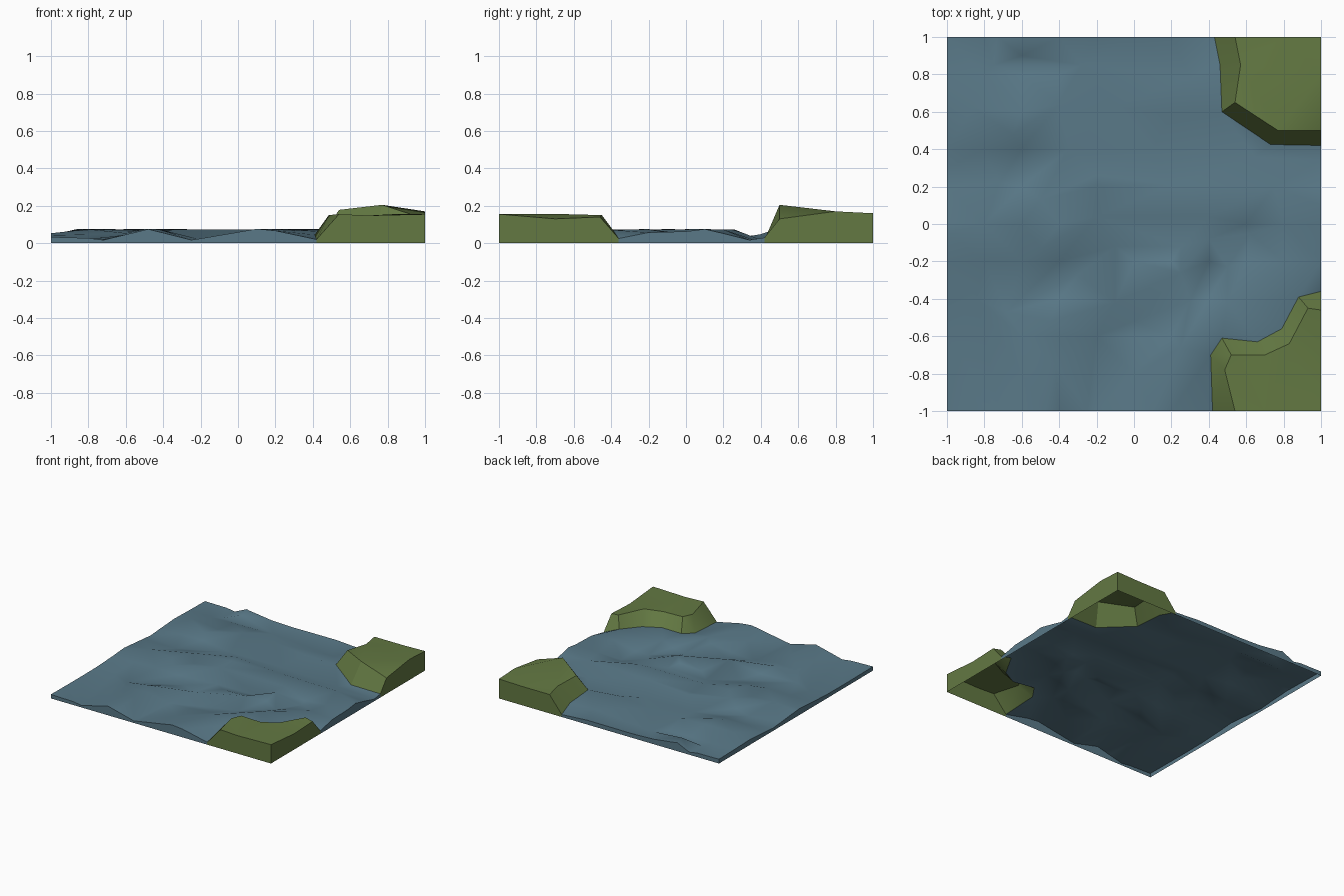
import bpy, bmesh
from mathutils import Vector
from mathutils.geometry import intersect_point_line, delaunay_2d_cdt

if "Cube" in bpy.data.objects:
    bpy.data.objects.remove(bpy.data.objects["Cube"])

# wave crest and trough paths across the tile (x, y)
CRESTS = [
    [(-1, -.05), (-.8, 0), (-.5, .13), (-.2, .26), (.2, .21), (.75, .2), (1, .1)],
    [(-.5, -.13), (-.2, .04), (.4, .04)],
    [(-.86, .62), (-.65, .48), (-.4, .64), (-.1, .63), (.2, .58)],
    [(-.45, -.52), (-.1, -.42), (.25, -.26), (.4, -.08)],
    [(.1, -1), (.25, -.66), (.5, -.42), (.8, -.2)],
    [(-.48, -1), (-.42, -.75)],
    [(-.62, 1), (-.6, .9)],
]
TROUGHS = [
    [(-1, .3), (-.72, .22), (-.35, .4), (.1, .4), (.65, .36), (1, .34)],
    [(-.72, -1), (-.84, -.4), (-.68, -.47), (-.3, -.27), (-.1, -.12), (.25, -.12)],
    [(-.25, -1), (-.2, -.6), (0, -.52), (.3, -.41), (.5, -.23), (.62, -.05)],
    [(-.73, 1), (-.75, .85), (-.28, .85), (.3, .78)],
]
# cliffs: foot line, rim line and back points (x, y, z)
NE_FOOT = [(.43, 1, .02), (.46, .85, .05), (.47, .6, .06), (.73, .425, .03), (1, .42, .03)]
NE_RIM = [(.54, 1, .155), (.57, .85, .16), (.54, .65, .178), (.77, .5, .205), (1, .5, .13)]
NE_BACK = [(1, .8, .17), (1, 1, .16), (.8, 1, .155)]
SE_FOOT = [(.42, -1, .02), (.41, -.7, .045), (.47, -.61, .06), (.66, -.63, .05),
           (.79, -.56, .05), (.88, -.39, .07), (1, -.36, .025)]
SE_RIM = [(.54, -1, .155), (.485, -.78, .15), (.52, -.7, .15), (.7, -.7, .145),
          (.83, -.64, .155), (.93, -.45, .15), (1, -.46, .14)]
SE_BACK = [(1, -.7, .13), (1, -1, .155), (.7, -1, .148)]


def material(name, color):
    m = bpy.data.materials.new(name)
    m.diffuse_color = color
    m.use_nodes = True
    m.node_tree.nodes["Principled BSDF"].inputs["Base Color"].default_value = m.diffuse_color
    return m


def path_distance(p, paths):
    best = 9
    for path in paths:
        for a, b in zip(path, path[1:]):
            a, b = Vector(a[:2]).to_3d(), Vector(b[:2]).to_3d()
            q, t = intersect_point_line(p, a, b)
            best = min(best, (p - a.lerp(b, min(1, max(0, t)))).length)
    return best


def wave_height(x, y):
    for f in NE_FOOT + SE_FOOT:
        if abs(f[0] - x) + abs(f[1] - y) < .002:
            return f[2]
    p = Vector((x, y, 0))
    dc, dv = path_distance(p, CRESTS), path_distance(p, TROUGHS)
    z = .012 + .068 * (dv + .02) / (dv + dc + .04)
    # calmer along the left edge
    return z if x > -.95 else .5 * z + .015


def finish(bm, name, mat, angle):
    bmesh.ops.remove_doubles(bm, verts=bm.verts, dist=.0005)
    bmesh.ops.recalc_face_normals(bm, faces=bm.faces)
    bm.normal_update()
    if sum(f.normal.z * f.calc_area() for f in bm.faces) < 0:
        bmesh.ops.reverse_faces(bm, faces=bm.faces)
    me = bpy.data.meshes.new(name)
    bm.to_mesh(me)
    bm.free()
    ob = bpy.data.objects.new(name, me)
    bpy.context.collection.objects.link(ob)
    me.materials.append(mat)
    bpy.ops.object.select_all(action='DESELECT')
    ob.select_set(True)
    bpy.context.view_layer.objects.active = ob
    bpy.ops.object.shade_smooth_by_angle(angle=angle)
    return ob


def build_water(mat):
    # triangulated sheet following the wave lines, with cliff areas left out
    pts, edges, faces = [], [], []
    for path in CRESTS + TROUGHS:
        n = len(pts)
        pts += [Vector(p) for p in path]
        edges += [(n + i, n + i + 1) for i in range(len(path) - 1)]
    for foot, corner in ((NE_FOOT, (1, 1)), (SE_FOOT[::-1], (1, -1))):
        ring = [Vector(f[:2]) for f in foot]
        ring.insert(0 if corner[1] < 0 else len(ring), Vector(corner))
        faces.append(list(range(len(pts), len(pts) + len(ring))))
        pts += ring
    # filler grid, kept clear of the cliff feet and the wave lines
    n = 10
    for i in range(n + 1):
        for j in range(n + 1):
            p = Vector((-1 + 2 * i / n, -1 + 2 * j / n))
            border = i in (0, n) or j in (0, n)
            near_line = path_distance(p.to_3d(), CRESTS + TROUGHS) < .05
            near_foot = path_distance(p.to_3d(), [NE_FOOT, SE_FOOT]) < .1
            if not near_foot and (border or not near_line):
                pts.append(p)
    vs, _, tris, _, _, origin = delaunay_2d_cdt(pts, edges, faces, 0, .0005)
    bm = bmesh.new()
    bv = [bm.verts.new((v.x, v.y, wave_height(v.x, v.y))) for v in vs]
    for t, o in zip(tris, origin):
        if not o:
            bm.faces.new([bv[i] for i in t])
    bmesh.ops.delete(bm, geom=[v for v in bm.verts if not v.link_faces], context='VERTS')
    # skirt down to the ground along the tile border
    for e in [e for e in bm.edges if e.is_boundary]:
        a, b = e.verts
        if any(abs(abs(a.co[k]) - 1) < .001 and abs(a.co[k] - b.co[k]) < .001 for k in (0, 1)):
            low = [bm.verts.new((v.co.x, v.co.y, 0)) for v in (b, a)]
            bm.faces.new([a, b] + low)
    finish(bm, "water", mat, .85)


def build_cliff(name, foot, rim, back, mat):
    bm = bmesh.new()

    def face(*cos):
        return bm.faces.new([bm.verts.new(c) for c in cos])

    def ground(p):
        return (p[0], p[1], 0)

    # sloping bank
    for i in range(len(foot) - 1):
        face(foot[i], foot[i + 1], rim[i + 1], rim[i])
    # grassy top
    top = face(*rim, *back)
    bmesh.ops.triangulate(bm, faces=[top])
    # straight outer walls
    outer = [foot[-1], rim[-1], *back, rim[0], foot[0]]
    for a, b in zip(outer, outer[1:]):
        face(a, b, ground(b), ground(a))
    finish(bm, name, mat, .55)


water = material("water_blue", (.1, .19, .245, 1))
grass = material("grass_green", (.125, .19, .055, 1))
build_water(water)
build_cliff("cliff_back", NE_FOOT, NE_RIM, NE_BACK, grass)
build_cliff("cliff_front", SE_FOOT, SE_RIM, SE_BACK, grass)
